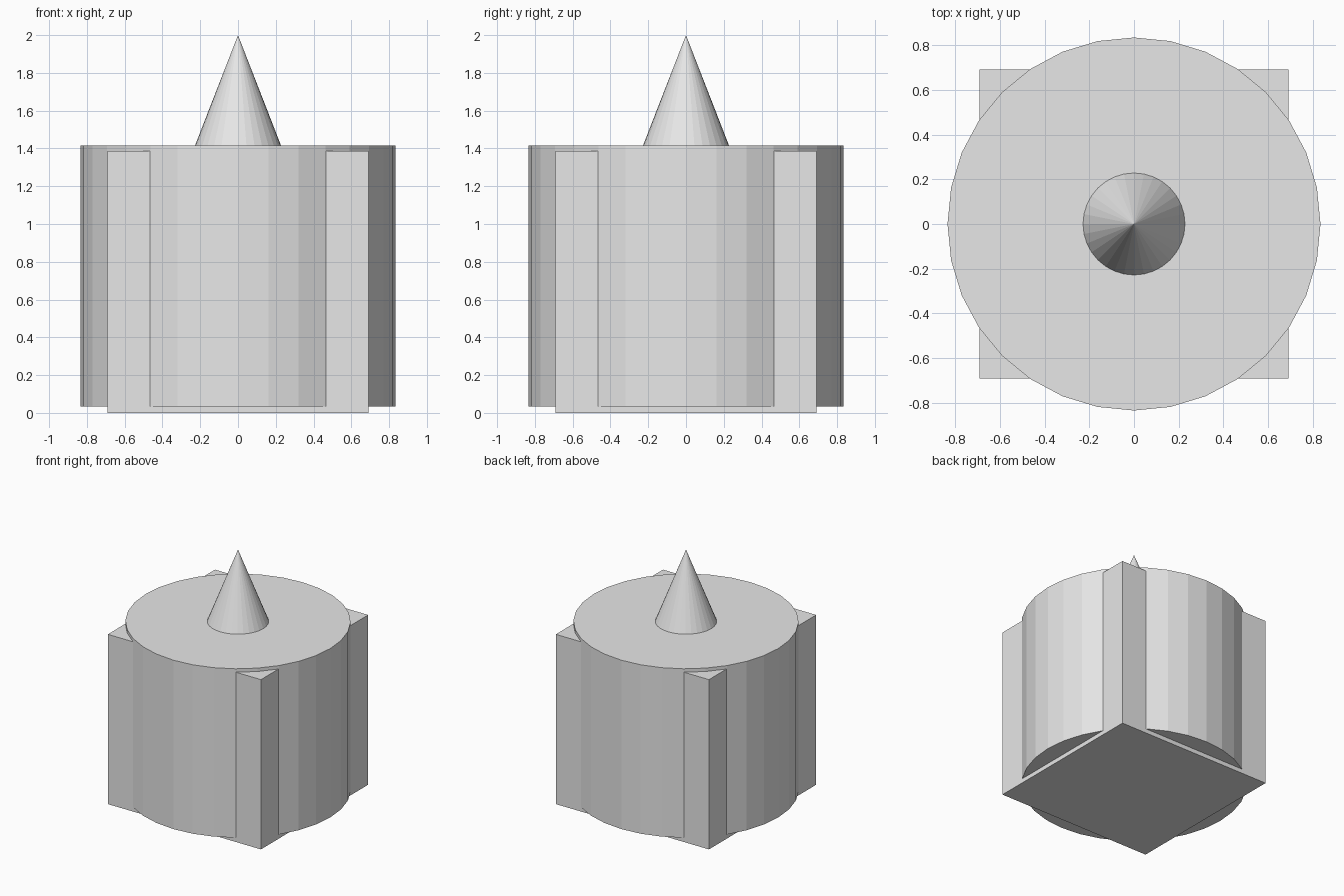
import bpy

if "Cube" in bpy.data.objects:
    bpy.data.objects.remove(bpy.data.objects["Cube"])

grey = bpy.data.materials.new("light grey")
grey.diffuse_color = (0.8, 0.8, 0.8, 1)
grey.use_nodes = True
grey.node_tree.nodes["Principled BSDF"].inputs["Base Color"].default_value = grey.diffuse_color


def finish(name):
    ob = bpy.context.object
    ob.name = name
    ob.data.materials.append(grey)
    return ob


# Square block whose four corners show
H = 1.387
bpy.ops.mesh.primitive_cube_add(size=1, location=(0, 0, H / 2))
finish("square_block").scale = (1.384, 1.384, H)

# Round drum, slightly raised above the block's base and top
Z0, Z1 = 0.035, 1.415
bpy.ops.mesh.primitive_cylinder_add(vertices=32, radius=0.834, depth=Z1 - Z0,
                                    location=(0, 0, (Z0 + Z1) / 2))
finish("round_drum")

# Pointed spike, sunk a little into the drum
SINK, APEX, R = 0.03, 2.0, 0.228
depth = APEX - Z1 + SINK
bpy.ops.mesh.primitive_cone_add(vertices=32, radius1=R * depth / (APEX - Z1),
                                radius2=0, depth=depth,
                                location=(0, 0, APEX - depth / 2))
finish("spike")
